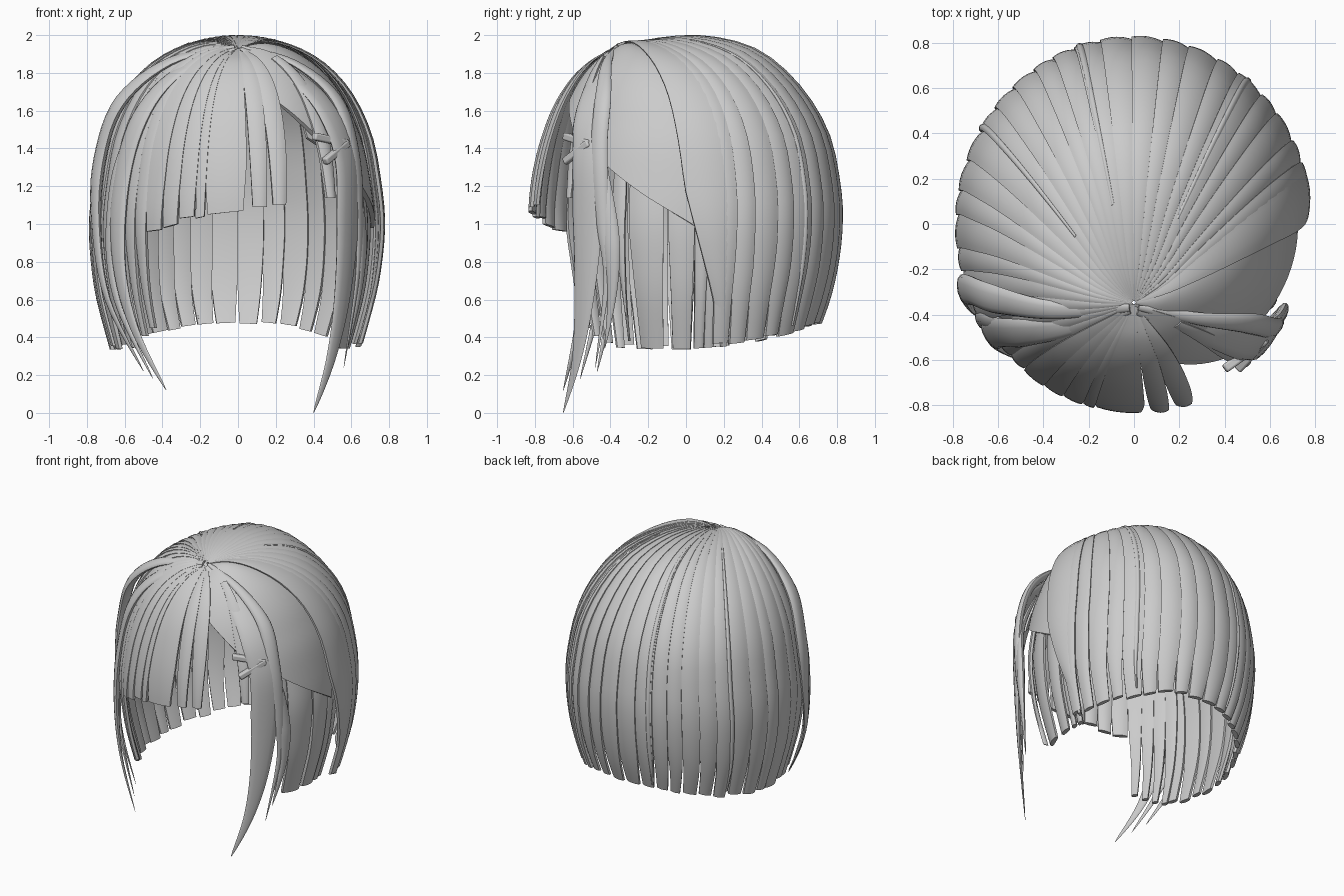
import bpy, bmesh, random
from math import sin, cos, pi, radians
from mathutils import Vector

random.seed(4)
if "Cube" in bpy.data.objects:
    bpy.data.objects.remove(bpy.data.objects["Cube"])

grey = bpy.data.materials.new("hair_grey")
grey.use_nodes = True
COLOUR = (0.6, 0.6, 0.6, 1)
grey.diffuse_color = COLOUR
grey.node_tree.nodes["Principled BSDF"].inputs["Base Color"].default_value = COLOUR

# Head outline from the parting down to the hem: side, back and front
SIDE = [(0, -.35, 1.93), (.14, -.3, 1.97), (.3, -.22, 1.94), (.47, -.13, 1.84), (.61, -.06, 1.68),
        (.71, -.02, 1.46), (.76, 0, 1.2), (.78, 0, 1), (.77, 0, .8), (.74, 0, .6), (.67, 0, .34)]
BACK = [(0, -.35, 1.93), (0, -.18, 1.98), (0, .1, 1.995), (0, .38, 1.92), (0, .6, 1.73),
        (0, .75, 1.48), (0, .81, 1.2), (0, .82, 1), (0, .8, .8), (0, .76, .62), (0, .71, .475)]
FRONT = [(0, -.35, 1.93), (0, -.43, 1.9), (0, -.52, 1.85), (0, -.62, 1.75), (0, -.71, 1.6),
         (0, -.78, 1.4), (0, -.82, 1.2), (0, -.83, 1), (0, -.8, .8), (0, -.76, .6), (0, -.7, .36)]


def spline(points, t):
    """Smooth curve through the points, t from 0 to 1."""
    n = len(points) - 1
    i = min(int(t * n), n - 1)
    u = t * n - i
    a, b, c, d = (Vector(points[min(max(i + k, 0), n)]) for k in (-1, 0, 1, 2))
    return b + (c - a) * u / 2 + (a - b * 2.5 + c * 2 - d / 2) * u**2 + ((b - c) * 3 + d - a) * u**3 / 2


def scalp(angle, t):
    s = spline(SIDE, t)
    e = spline(BACK if sin(angle) > 0 else FRONT, t)
    k = abs(sin(angle))
    return Vector((s.x * cos(angle), s.y + (e.y - s.y) * k, s.z + (e.z - s.z) * k * k))


def outward(p):
    return (p - Vector((0, -.1, min(p.z, 1.2)))).normalized()


def loft(name, rings):
    """Skin a row of closed rings and cap both ends."""
    bm = bmesh.new()
    loops = [[bm.verts.new(p) for p in ring] for ring in rings]
    n = len(loops[0])
    for a, b in zip(loops, loops[1:]):
        for i in range(n):
            bm.faces.new((a[i], a[(i + 1) % n], b[(i + 1) % n], b[i]))
    bm.faces.new(loops[0])
    bm.faces.new(loops[-1])
    bmesh.ops.recalc_face_normals(bm, faces=bm.faces)
    mesh = bpy.data.meshes.new(name)
    bm.to_mesh(mesh)
    bm.free()
    mesh.materials.append(grey)
    obj = bpy.data.objects.new(name, mesh)
    bpy.context.collection.objects.link(obj)
    bpy.ops.object.select_all(action='DESELECT')
    obj.select_set(True)
    bpy.context.view_layer.objects.active = obj
    bpy.ops.object.shade_smooth_by_angle(angle=radians(40))


def strand(name, a0, a1, end, start=.01, end2=None, lift=0, bulge=.01, tip=.8,
           slit=.8, drift=0, tilt=.007, cols=6, rows=28, thick=.03):
    """Ribbon lying on the head between two angles; tip is its final width."""
    end2 = end if end2 is None else end2
    mid, half = (a0 + a1) / 2, (a1 - a0) / 2
    rings = []
    for r in range(rows + 1):
        f = r / rows
        width = 1.08 if f < slit else 1.08 + (tip - 1.08) * (f - slit) / (1 - slit)
        outer, inner = [], []
        for c in range(cols + 1):
            u = 2 * c / cols - 1
            t = start + f * ((end + end2) / 2 + u * (end2 - end) / 2 - start)
            p = scalp(radians(mid + half * u * width + drift * f * f), t)
            grow = min(1, t / .6)
            out = outward(p)
            height = lift * min(1, t / .45) + (bulge * (1 - u * u) + tilt * u) * grow
            outer.append(p + out * height)
            inner.append(p + out * (height - thick * grow * (1 - u * u * .5) - .003))
        rings.append(outer + inner[::-1])
    loft(name, rings)


def lock(name, path, width, thick=.025, sides=12, rows=36, root=.25):
    """Loose tapering lock that follows a free path."""
    rings = []
    for r in range(rows + 1):
        t = r / rows
        p = spline(path, t)
        along = (spline(path, min(t + .01, 1)) - spline(path, max(t - .01, 0))).normalized()
        side = along.cross(outward(p)).normalized()
        out = side.cross(along)
        size = min(1, root + t * 2.2) * min(1, (1 - t) * 2.2 + .02)
        rings.append([p + side * cos(k * 2 * pi / sides) * width * size
                      + out * sin(k * 2 * pi / sides) * thick * size for k in range(sides)])
    loft(name, rings)


# Back and right side: overlapping strands from the parting to the hem
angle = 11
while angle < 205:
    step = random.uniform(7, 10.5)
    strand("back_strand", angle, angle + step, random.uniform(.985, 1.005),
           tip=random.uniform(.7, .86), slit=random.uniform(.72, .85))
    angle += step
strand("back_edge_strand", -4, 13, 1, drift=12, tip=.1, slit=.6)

# Raised thin strands over the back
for a in (50, 108, 149):
    strand("raised_strand", a - 1, a + 1, .97, start=.2, lift=.01, bulge=.008, tip=.5, tilt=0)

# Right front side strands, tapering to narrow blunt ends
for i, a in enumerate((205, 211, 217, 223)):
    strand("right_side_strand", a, a + 7, 1 - i * .015, tip=.5, slit=.6, lift=-.012, drift=2, tilt=.004)

# Fringe: blunt strands of differing length
for a0, a1, e, e2 in ((231, 239, .72, .715), (239, 246, .71, .7), (246, 253, .685, .68),
                      (253, 257, .685, .68), (257, 273, .675, .665)):
    strand("fringe_strand", a0, a1, e, end2=e2, tip=.88, slit=.8, bulge=.003, tilt=.003)
strand("fringe_left_strand", 274, 283, .655, tip=.6, slit=.45, lift=.003)
strand("fringe_outer_strand", 282, 293, .65, tip=.45, slit=.35, lift=.003, drift=-1)
strand("fringe_swept_panel", 292, 316, .36, end2=.53, tip=1.08, bulge=.008, cols=12, lift=-.03)
strand("fringe_swept_tip", 307, 314, .63, start=.2, tip=.5, slit=.5, lift=-.008)

# Left side: hair tucked back, with inner strands hanging below
strand("tucked_panel", 308, 364, .47, end2=.71, lift=-.065, bulge=.012, tip=1.05, cols=18)
for a0, a1 in ((-23, -9), (-6, 4), (5, 10), (10, 15)):
    strand("inner_strand", a0, a1, 1, start=.45, lift=-.09, bulge=.01, tip=.85, slit=.5)
strand("inner_thin_strand", -31, -25, .98, start=.45, lift=-.085, tip=.1, slit=.4)

# Long loose locks framing the face
lock("left_front_lock", [(.02, -.38, 1.93), (.25, -.45, 1.82), (.46, -.51, 1.62), (.57, -.52, 1.36),
     (.58, -.52, 1), (.55, -.54, .6), (.49, -.58, .28), (.4, -.65, 0)], .1)
lock("left_band_lock", [(.02, -.37, 1.94), (.3, -.42, 1.85), (.52, -.44, 1.66), (.61, -.46, 1.38),
     (.64, -.44, 1), (.63, -.42, .7), (.56, -.48, .24)], .05)
lock("left_rear_lock", [(.48, -.44, 1.6), (.6, -.45, 1.3), (.65, -.4, .95), (.64, -.39, .65),
     (.58, -.43, .34)], .05)
lock("right_band_lock", [(-.02, -.37, 1.94), (-.36, -.38, 1.86), (-.62, -.33, 1.65), (-.73, -.29, 1.35),
     (-.75, -.31, 1), (-.69, -.39, .6), (-.5, -.47, .22)], .07, thick=.03)
lock("right_front_lock", [(-.02, -.38, 1.93), (-.32, -.46, 1.8), (-.52, -.48, 1.56), (-.62, -.48, 1.2),
     (-.63, -.51, .8), (-.55, -.57, .45), (-.38, -.65, .12)], .075)
lock("right_thin_lock", [(-.4, -.43, 1.73), (-.6, -.43, 1.4), (-.67, -.42, 1), (-.64, -.46, .6),
     (-.45, -.56, .18)], .045)


# Hair clip: two rounded bars meeting in a point
def bar(name, start, end, size=.02):
    a, b = Vector(start), Vector(end)
    bpy.ops.mesh.primitive_cube_add(size=1, location=(a + b) / 2)
    obj = bpy.context.object
    obj.name = name
    obj.rotation_euler = (b - a).to_track_quat('Z', 'Y').to_euler()
    obj.scale = (size * 2, size * 2, (b - a).length)
    bpy.ops.object.transform_apply(location=False, rotation=False, scale=True)
    bevel = obj.modifiers.new("soft_edges", 'BEVEL')
    bevel.width, bevel.segments = size * .5, 3
    obj.data.materials.append(grey)
    bpy.ops.object.shade_smooth_by_angle()


bar("clip_upper_bar", (.58, -.51, 1.425), (.4, -.64, 1.465))
bar("clip_lower_bar", (.58, -.51, 1.43), (.46, -.64, 1.33))
